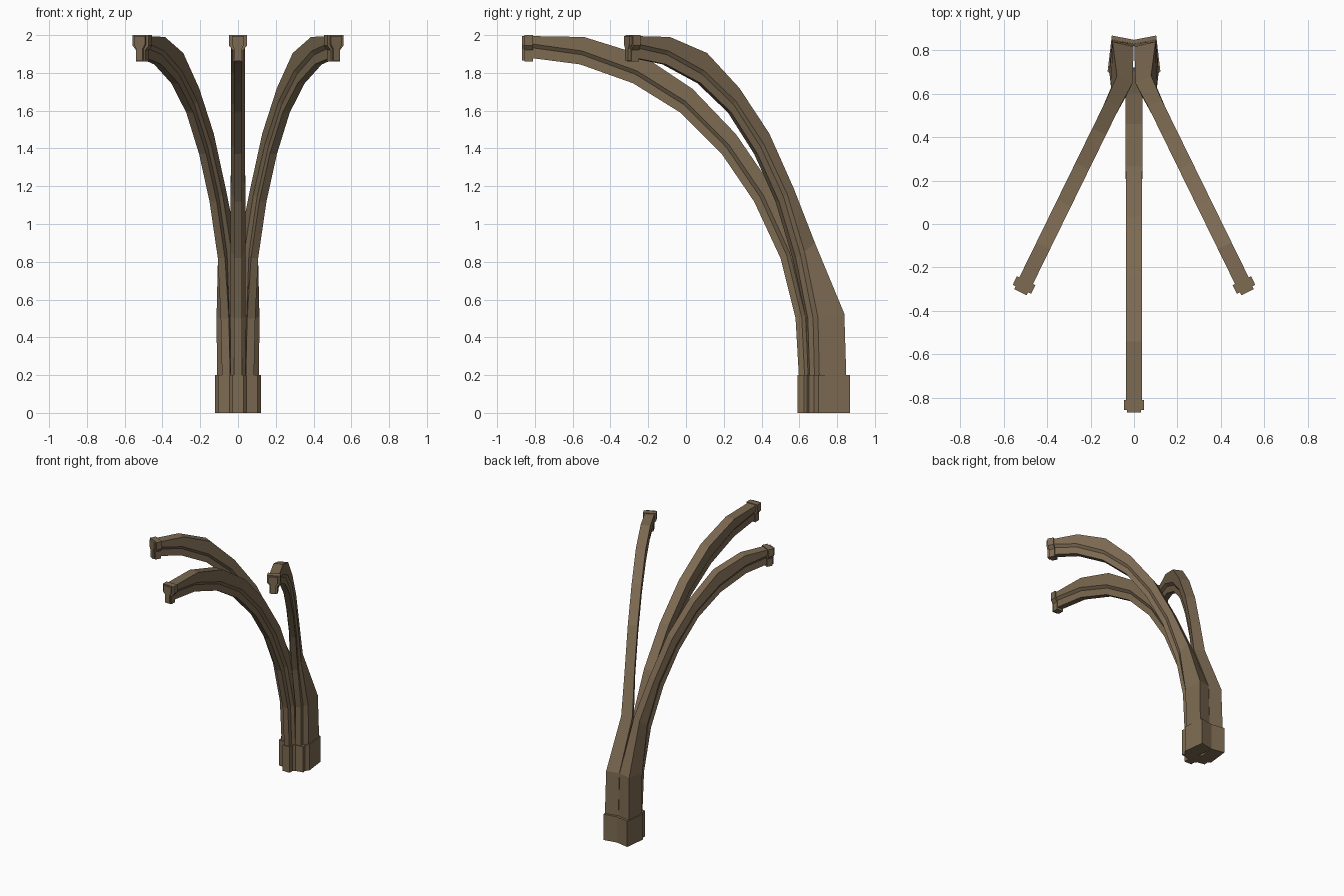
import bpy, bmesh, math
from mathutils import Vector

if "Cube" in bpy.data.objects:
    bpy.data.objects.remove(bpy.data.objects["Cube"])

wood = bpy.data.materials.new("brown timber")
wood.diffuse_color = (0.205, 0.145, 0.085, 1)
wood.use_nodes = True
wood.node_tree.nodes["Principled BSDF"].inputs["Base Color"].default_value = wood.diffuse_color


def loft(name, stations, mirror=False):
    """Sweep the stepped rib section through stations of
    (inner point, outer point, half width, nose half width, step depth, chamfer, plan angle)."""
    bm = bmesh.new()
    rings = []
    for inner, outer, half, nose, step, chamfer, ang in stations:
        a, b = Vector(inner), Vector(outer)
        d = (b - a).normalized()
        side = Vector((math.cos(ang), math.sin(ang), 0))
        c, e = a + d * step, a + d * (step + chamfer)
        pts = [b + side * half, e + side * half, c + side * nose, a + side * nose,
               a - side * nose, c - side * nose, e - side * half, b - side * half]
        rings.append([bm.verts.new(p) for p in pts])
    for r, s in zip(rings, rings[1:]):
        for i in range(8):
            j = (i + 1) % 8
            bm.faces.new((r[i], r[j], s[j], s[i]))
    bm.faces.new(rings[0])
    bm.faces.new(rings[-1])
    bmesh.ops.recalc_face_normals(bm, faces=bm.faces)
    me = bpy.data.meshes.new(name)
    bm.to_mesh(me)
    bm.free()
    me.materials.append(wood)
    ob = bpy.data.objects.new(name, me)
    bpy.context.collection.objects.link(ob)
    if mirror:
        ob.modifiers.new("mirror", "MIRROR").use_axis[0] = True
        ob.modifiers["mirror"].use_mirror_merge = False
    return ob


PLAN = math.atan2(0.44, 0.898)   # plan angle of the side ribs


def on_side(u, z):
    """Point at distance u along the side rib's vertical plane."""
    return (0.44 * u, 0.752 - 0.898 * u, z)


# central rib: inner (y, z), outer (y, z)
centre_curve = [
    ((.60, .15), (.72, .15)), ((.58, .50), (.70, .52)), ((.50, .82), (.60, .87)),
    ((.36, 1.12), (.46, 1.19)), ((.19, 1.37), (.265, 1.475)), ((-.03, 1.59), (.035, 1.715)),
    ((-.28, 1.745), (-.235, 1.895)), ((-.56, 1.845), (-.54, 1.99)), ((-.83, 1.88), (-.83, 1.995))]
n = len(centre_curve) - 1
loft("centre_rib", [((0, *i), (0, *o), .040 - .004 * k / n, .022, .03 + .025 * k / n, .02, 0)
                    for k, (i, o) in enumerate(centre_curve)])

# side ribs: thick splayed foot, then a curve in the rotated plane
foot_angle = math.radians(11)
stations = [((.062, .652, .15), (.052, .84, .15), .052, .022, .025, .02, foot_angle),
            ((.070, .640, .50), (.050, .827, .525), .050, .022, .028, .02, math.radians(13))]
side_curve = [
    ((.20, .82), (.097, .90)), ((.30, 1.12), (.22, 1.19)), ((.425, 1.37), (.364, 1.48)),
    ((.58, 1.59), (.54, 1.72)), ((.76, 1.745), (.73, 1.905)), ((.965, 1.845), (.949, 1.99)),
    ((1.15, 1.88), (1.15, 1.995))]
for k, (i, o) in enumerate(side_curve):
    stations.append((on_side(*i), on_side(*o), .040 if k == 0 else .035, .021,
                     .033 + .022 * k / 6, .02, PLAN))
loft("side_ribs", stations, True)


# end caps on the rib tips: a collar and a smaller plate in front
def tip(name, place, u0, u1, ang, grow, mirror):
    loft(name, [(place(u, 1.86 + (.047 - grow) * .4), place(u, 2.0 - (.047 - grow) * .3),
                 grow, grow * .58, .06, .024, ang) for u in (u0, u1)], mirror)


def on_centre(u, z):
    return (0, -u, z)


tip("centre_tip_collar", on_centre, .81, .855, 0, .047, False)
tip("centre_tip_plate", on_centre, .85, .868, 0, .032, False)
tip("side_tip_collars", on_side, 1.128, 1.172, PLAN, .047, True)
tip("side_tip_plates", on_side, 1.165, 1.187, PLAN, .032, True)

# foot collars around the springing point
loft("centre_foot_collar", [((0, .59, z), (0, .72, z), .048, .030, .035, .02, 0)
                            for z in (0, .2)])
loft("side_foot_collars", [((.075, .645, z), (.05, .857, z), .053, .030, .028, .02, foot_angle)
                           for z in (0, .2)], True)
